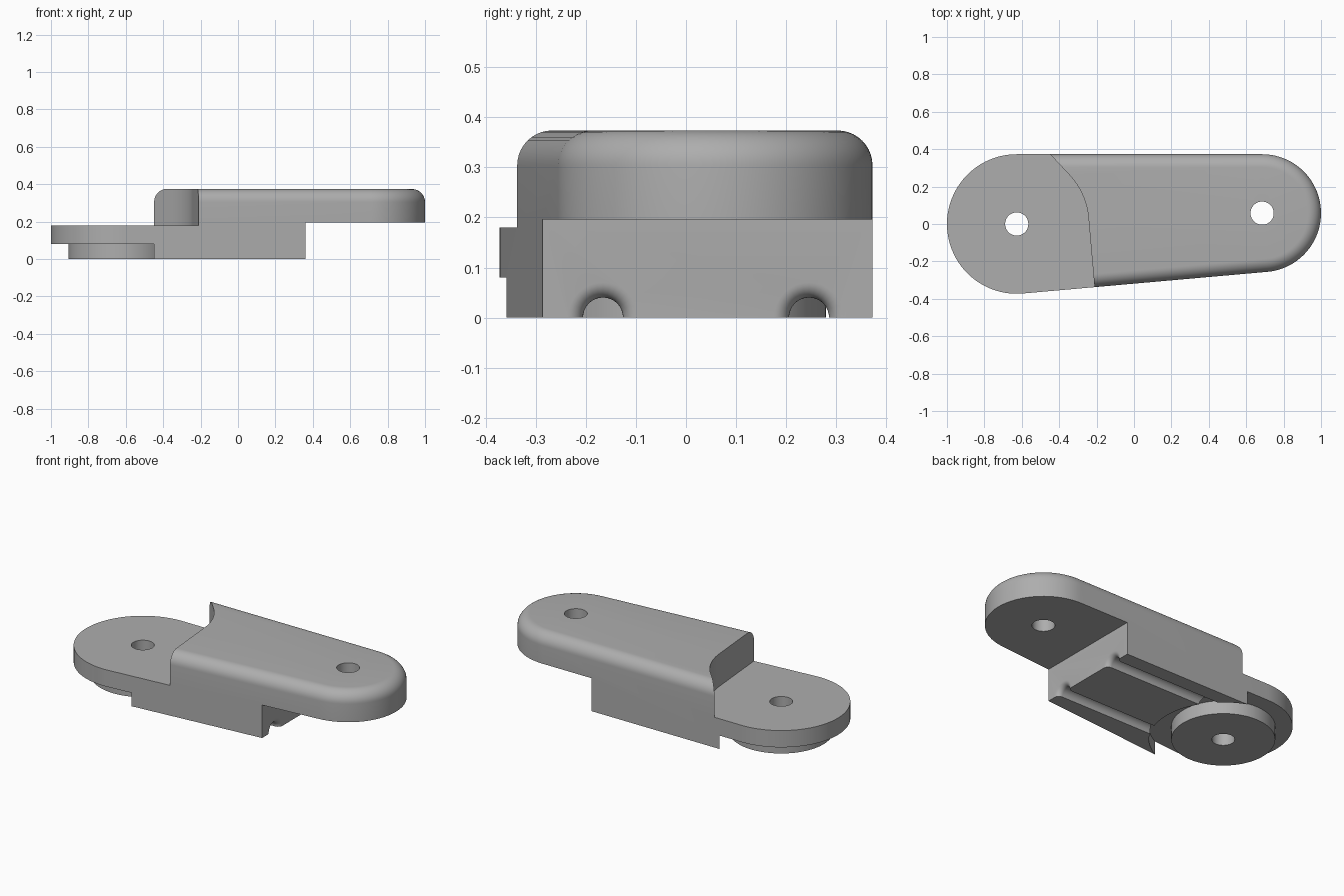
import bpy, bmesh
from math import sin, cos, pi, radians, acos, atan2, hypot

cube = bpy.data.objects.get("Cube")
if cube:
    bpy.data.objects.remove(cube, do_unlink=True)

grey = bpy.data.materials.new("plain_grey")
grey.use_nodes = True
colour = (0.42, 0.42, 0.42, 1)
grey.diffuse_color = colour
grey.node_tree.nodes["Principled BSDF"].inputs["Base Color"].default_value = colour

# Two pivot circles define the outline
BIG, BIG_R = (-0.627, 0.0), 0.373
SMALL, SMALL_R = (0.685, 0.058), 0.315
TOP, FILLET = 0.374, 0.07


def arc(centre, r, a, b, n):
    return [(centre[0] + r * cos(a + (b - a) * i / n),
             centre[1] + r * sin(a + (b - a) * i / n)) for i in range(n + 1)]


def outline(inset):
    dx, dy = SMALL[0] - BIG[0], SMALL[1] - BIG[1]
    spread = acos((BIG_R - SMALL_R) / hypot(dx, dy))
    lo, hi = atan2(dy, dx) - spread, atan2(dy, dx) + spread
    return (arc(SMALL, SMALL_R - inset, lo, hi, 40)
            + arc(BIG, BIG_R - inset, hi, lo + 2 * pi, 48))


def loft(name, rings):
    """Solid from matching closed rings of 3D points, capped at both ends."""
    bm = bmesh.new()
    loops = [[bm.verts.new(p) for p in ring] for ring in rings]
    n = len(loops[0])
    for low, high in zip(loops, loops[1:]):
        for i in range(n):
            j = (i + 1) % n
            bm.faces.new((low[i], low[j], high[j], high[i]))
    bm.faces.new(loops[0][::-1])
    bm.faces.new(loops[-1])
    bmesh.ops.recalc_face_normals(bm, faces=bm.faces)
    mesh = bpy.data.meshes.new(name)
    bm.to_mesh(mesh)
    bm.free()
    mesh.materials.append(grey)
    obj = bpy.data.objects.new(name, mesh)
    bpy.context.collection.objects.link(obj)
    return obj


def prism(name, points, z0, z1):
    return loft(name, [[(x, y, z) for x, y in points] for z in (z0, z1)])


def disc(name, centre, r, z0, z1, n=64):
    return prism(name, arc(centre, r, 0, 2 * pi, n)[:-1], z0, z1)


def combine(target, tool, operation="DIFFERENCE"):
    mod = target.modifiers.new(tool.name, "BOOLEAN")
    mod.operation, mod.solver, mod.object = operation, "EXACT", tool
    bpy.ops.object.select_all(action="DESELECT")
    target.select_set(True)
    bpy.context.view_layer.objects.active = target
    bpy.ops.object.modifier_apply(modifier=mod.name)
    bpy.data.objects.remove(tool, do_unlink=True)


# Full-height body with a rounded top rim
levels = [(0, 0)]
for i in range(11):
    a = i / 10 * pi / 2
    levels.append((FILLET * (1 - cos(a)), TOP - FILLET + FILLET * sin(a)))
body = loft("link_body", [[(x, y, z) for x, y in outline(d)] for d, z in levels])

# Step down to the low plate, curved around the big pivot
up, down = radians(43), radians(5)
curve = arc(BIG, 0.385, up, down, 24)
(sx, sy), (ex, ey) = curve[0], curve[-1]
step = ([(-1.3, 0.8), (sx - 0.5 * sin(up), sy + 0.5 * cos(up))] + curve
        + [(ex + 0.6 * sin(down), ey - 0.6 * cos(down)), (-1.3, -0.8)])
combine(body, prism("step_cutter", step, 0.18, 0.6))

# Clearance under the arm and around the boss
combine(body, prism("arm_clearance",
                    [(0.36, -1), (1.4, -1), (1.4, 1), (0.36, 1)], -0.2, 0.196))
combine(body, disc("boss_clearance", BIG, 0.4, -0.2, 0.08, 96))

# Two half-round grooves along the underside, flared at the right end
R, FLARE = 0.04, 0.03
profile = [(-0.6, R)]
for i in range(9):
    a = i / 8 * pi / 2
    profile.append((0.36 - FLARE + FLARE * sin(a), R + FLARE * (1 - cos(a))))
profile.append((0.45, R + FLARE))
for y in (-0.166, 0.246):
    rings = [[(x, y + py, pz) for py, pz in arc((0, 0), r, 0, 2 * pi, 32)[:-1]]
             for x, r in profile]
    combine(body, loft("groove_cutter", rings))

# Round boss below the plate, then the pin holes
combine(body, disc("boss", BIG, 0.28, 0, 0.12), "UNION")
for centre in (BIG, SMALL):
    combine(body, disc("hole_cutter", centre, 0.062, -0.3, 0.8, 48))

bpy.ops.object.shade_smooth_by_angle(angle=radians(30))
